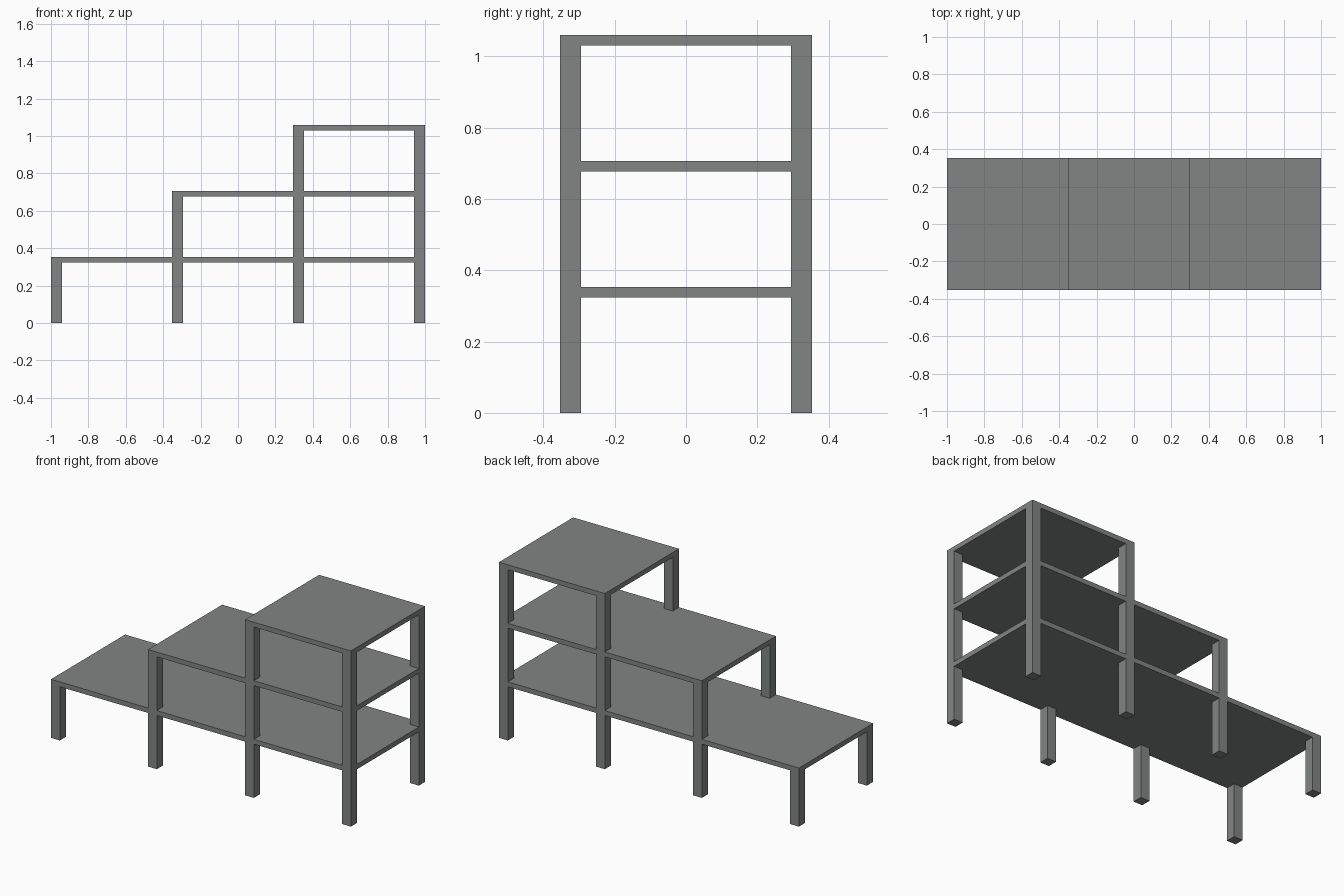
import bpy

if "Cube" in bpy.data.objects:
    bpy.data.objects.remove(bpy.data.objects["Cube"])

UNIT = 2 / 17            # one metre of the frame at model scale
COL = 0.5 * UNIT         # column side
BAY = 5.5 * UNIT         # column spacing along x
STOREY = 3 * UNIT        # floor to floor height
SLAB = 0.25 * UNIT       # slab thickness
HALF = 3 * UNIT          # half depth in y

concrete = bpy.data.materials.new("grey concrete")
concrete.diffuse_color = (0.22, 0.235, 0.228, 1)
concrete.use_nodes = True
concrete.node_tree.nodes["Principled BSDF"].inputs["Base Color"].default_value = concrete.diffuse_color


def box(name, lo, hi):
    """Axis-aligned box between two corners."""
    centre = [(a + b) / 2 for a, b in zip(lo, hi)]
    bpy.ops.mesh.primitive_cube_add(size=1, location=centre)
    ob = bpy.context.object
    ob.name = name
    ob.scale = [b - a for a, b in zip(lo, hi)]
    bpy.ops.object.transform_apply(location=False, rotation=False, scale=True)
    ob.data.materials.append(concrete)


for level in range(3):
    base, top = level * STOREY, (level + 1) * STOREY
    # floor slab, each level one bay shorter than the one below
    box(f"floor_slab_{level + 1}", (-1 + level * BAY, -HALF, top - SLAB), (1, HALF, top))
    # columns of this storey, front and back rows
    for i in range(level, 4):
        x = -1 + i * BAY
        for row, y in (("front", -HALF), ("back", HALF - COL)):
            box(f"{row}_column_{level + 1}_{i + 1}",
                (x, y, base), (x + COL, y + COL, top - SLAB))
